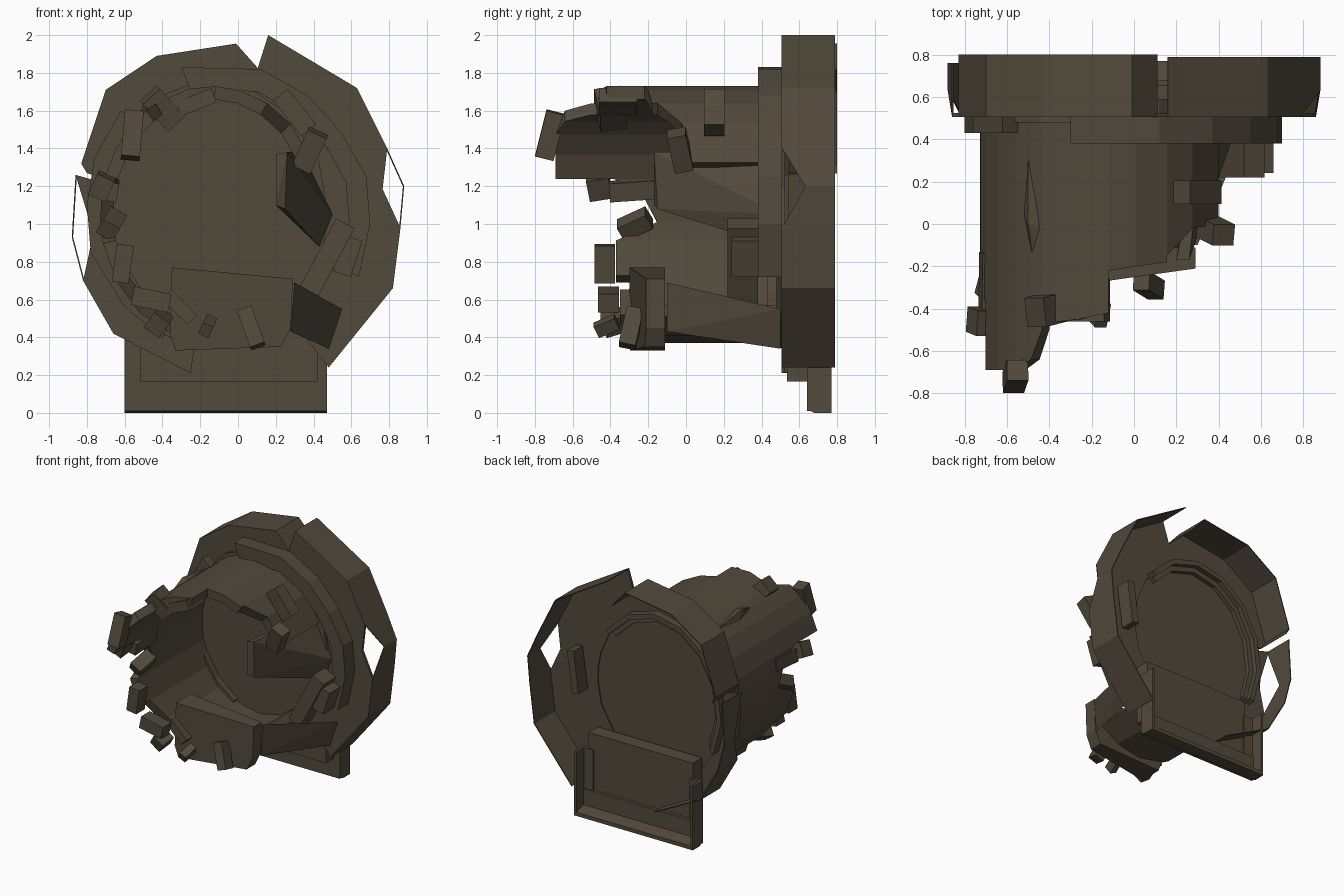
import bpy, bmesh, math
from mathutils import Matrix

old = bpy.data.objects.get("Cube")
if old:
    bpy.data.objects.remove(old, do_unlink=True)

mat = bpy.data.materials.new("weathered_brown")
mat.use_nodes = True
colour = (0.084, 0.067, 0.045, 1)
mat.diffuse_color = colour
mat.node_tree.nodes["Principled BSDF"].inputs["Base Color"].default_value = colour


def finish(name, bm):
    bmesh.ops.recalc_face_normals(bm, faces=bm.faces)
    mesh = bpy.data.meshes.new(name)
    bm.to_mesh(mesh)
    bm.free()
    mesh.materials.append(mat)
    ob = bpy.data.objects.new(name, mesh)
    bpy.context.collection.objects.link(ob)
    return ob


def strip(name, outer, inner, fronts, back):
    """Curved wall between two (x, z) lines, from front depths to a back depth."""
    bm = bmesh.new()
    if not isinstance(fronts, list):
        fronts = [fronts] * len(outer)
    rows = []
    for (ox, oz), (ix, iz), f in zip(outer, inner, fronts):
        rows.append([bm.verts.new(p) for p in
                     ((ox, f, oz), (ox, back, oz), (ix, back, iz), (ix, f, iz))])
    for a, b in zip(rows, rows[1:]):
        for k in range(4):
            n = (k + 1) % 4
            bm.faces.new((a[k], a[n], b[n], b[k]))
    bm.faces.new(rows[0])
    bm.faces.new(rows[-1])
    return finish(name, bm)


def hull(name, pts):
    bm = bmesh.new()
    vs = [bm.verts.new(p) for p in pts]
    bmesh.ops.convex_hull(bm, input=vs)
    return finish(name, bm)


def block(name, loc, size, roll=0, tilt=0):
    """Box turned about y (roll) and x (tilt), in degrees."""
    bm = bmesh.new()
    bmesh.ops.create_cube(bm, size=1)
    m = (Matrix.Translation(loc) @ Matrix.Rotation(math.radians(roll), 4, 'Y')
         @ Matrix.Rotation(math.radians(tilt), 4, 'X') @ Matrix.Diagonal((*size, 1)))
    bm.transform(m)
    return finish(name, bm)


def toward(points, factor, cx=0, cz=1.08):
    return [(cx + (x - cx) * factor, cz + (z - cz) * factor) for x, z in points]


def oval(angles, shrink=0):
    return [(-0.14 + (0.59 - shrink) * math.cos(math.radians(a)),
             1.05 + (0.68 - shrink) * math.sin(math.radians(a))) for a in angles]


def oval_near(points, shrink):
    """Points of the barrel outline lying in the direction of the given points."""
    return oval([math.degrees(math.atan2((z - 1.05) / 0.68, (x + 0.14) / 0.59))
                 for x, z in points], shrink)


# Broken outer rim: thin wall plus a front flange, both bitten away at the notch
rims = {
    "rim_right": ([(0.16, 2.0), (0.63, 1.72), (0.79, 1.4), (0.88, 1.2), (0.86, 0.98),
                   (0.82, 0.66), (0.48, 0.24)], 3, 0.79),
    "rim_upper_left": ([(0.11, 1.82), (-0.01, 1.955), (-0.43, 1.89), (-0.7, 1.71),
                        (-0.83, 1.32), (-0.8, 1.27)], None, 0.8),
    "rim_lower_left": ([(-0.86, 1.26), (-0.88, 0.93), (-0.82, 0.7), (-0.66, 0.42),
                        (-0.25, 0.21)], 1, 0.76),
}
for name, (pts, notch, back) in rims.items():
    edge = list(pts)
    fronts = [0.51] * len(pts)
    if notch is not None:
        edge[notch] = toward([pts[notch]], 0.87)[0]
        fronts[notch] = 0.63
    strip(name + "_wall", pts, toward(pts, 0.992), fronts, back)
    strip(name + "_flange", edge, oval_near(pts, 0.02), 0.505, 0.525)

# Stepped collar in front of the rim
collar = [(-0.3, 1.83), (0.12, 1.82), (0.37, 1.68), (0.55, 1.48), (0.68, 1.25),
          (0.7, 1.0), (0.64, 0.72)]
strip("collar_right", collar, toward(collar, 0.84), 0.38, 0.51)
collar = [(-0.62, 1.6), (-0.76, 1.35), (-0.8, 1.1), (-0.78, 0.85), (-0.6, 0.56), (-0.4, 0.4)]
strip("collar_left", collar, toward(collar, 0.84), 0.43, 0.51)

# End wall with stepped edging on its rear face
hull("end_wall", [(x, y, z) for x, z in oval(range(0, 360, 24), -0.03) for y in (0.48, 0.515)])
arc = list(range(40, 230, 24))
strip("rear_edging_outer", oval(arc), oval(arc, 0.04), 0.5, 0.59)
strip("rear_edging_inner", oval(arc, 0.04), oval(arc, 0.08), 0.5, 0.55)
block("rear_bar", (0.56, 0.6, 1.1), (0.06, 0.12, 0.34), 8)

# Base: open tray set deep, with a wider lip around it
block("base_tray", (-0.05, 0.595, 0.405), (0.94, 0.12, 0.48))
block("base_lip_front", (-0.065, 0.66, 0.1), (1.07, 0.04, 0.18))
hull("base_foot", [(x, y, z) for x in (-0.6, 0.47) for y, z in
                   ((0.64, 0.02), (0.68, 0.0), (0.77, 0.0), (0.64, 0.07), (0.77, 0.03))])
for side, sx in (("right", -1), ("left", 1)):
    block("base_side_" + side, (-0.065 + sx * 0.485, 0.655, 0.27), (0.1, 0.03, 0.5))
    block("base_side_lip_" + side, (-0.065 + sx * 0.525, 0.71, 0.27), (0.02, 0.12, 0.5))

# Jagged barrel wall, each piece broken off at its own depth
barrel = {
    "barrel_top_left": ([24, 45, 60], [0.0, -0.02, -0.15]),
    "barrel_top": ([60, 75, 88], [-0.18, -0.2, -0.22]),
    "barrel_crown": ([88, 102, 120], [-0.42, -0.45, -0.47]),
    "barrel_tooth": ([120, 126, 136, 149, 162], [-0.5, -0.64, -0.69, -0.69, -0.69]),
    "barrel_side_upper": ([162, 172, 184], [-0.38, -0.22, -0.15]),
    "barrel_side_lower": ([184, 193, 212], [-0.16, -0.37, -0.37]),
    "barrel_floor": ([212, 230, 250, 270, 290, 308], [-0.3, -0.22, -0.15, -0.12, -0.12, -0.12]),
}
for name, (angles, fronts) in barrel.items():
    strip(name, oval(angles), oval(angles, 0.07), fronts, 0.5)

# Collapsed panels
hull("bent_side_panel", [(0.2, -0.17, 1.37), (0.26, -0.17, 1.38), (0.2, -0.17, 1.1),
                         (0.25, -0.15, 1.08), (0.34, 0.48, 1.38), (0.5, 0.5, 1.05),
                         (0.43, 0.48, 0.88), (0.3, 0.48, 1.3), (0.36, 0.48, 0.95)])
hull("lower_side_panel", [(0.3, -0.1, 0.69), (0.28, -0.1, 0.43), (0.22, -0.1, 0.64),
                          (0.55, 0.5, 0.55), (0.48, 0.5, 0.34), (0.4, 0.5, 0.5)])
slab = [(-0.35, 0.77), (0.29, 0.71), (0.28, 0.45), (0.23, 0.35), (-0.33, 0.33), (-0.36, 0.42)]
hull("front_slab", [(x, -0.3 + 0.14 * (x + 0.35), z) for x, z in slab]
     + [(x, -0.11, z) for x, z in slab])
hull("crown_shard", [(-0.48, -0.15, 1.6), (-0.5, 0.3, 1.6), (-0.52, 0.05, 1.58),
                     (-0.44, -0.02, 1.63), (-0.5, 0.0, 1.64)])

# Broken stubs around the jagged edge: place, size, roll, tilt
stubs = [
    ((-0.56, -0.72, 1.47), (0.1, 0.1, 0.25), 5, -14),
    ((-0.4, -0.4, 1.61), (0.12, 0.14, 0.2), -42, 10),
    ((-0.22, -0.36, 1.645), (0.2, 0.2, 0.08), -22, 0),
    ((-0.72, -0.46, 1.2), (0.1, 0.12, 0.12), 25, 10),
    ((-0.68, -0.27, 1.18), (0.09, 0.27, 0.1), 10, 4),
    ((-0.67, -0.27, 1.0), (0.1, 0.17, 0.09), 30, 28),
    ((-0.61, -0.43, 0.79), (0.09, 0.11, 0.2), 8, 0),
    ((-0.46, -0.41, 0.6), (0.2, 0.11, 0.1), 12, 0),
    ((-0.31, -0.3, 0.56), (0.19, 0.1, 0.07), 45, 0),
    ((-0.42, -0.38, 0.48), (0.1, 0.12, 0.1), 35, 20),
    ((-0.16, -0.42, 0.46), (0.06, 0.12, 0.07), 25, 25),
    ((0.07, -0.29, 0.45), (0.08, 0.09, 0.21), -20, -12),
    ((0.38, -0.03, 1.39), (0.11, 0.1, 0.21), 25, 12),
    ((0.3, 0.15, 1.59), (0.1, 0.11, 0.24), -38, 0),
    ((0.46, 0.3, 0.8), (0.11, 0.16, 0.46), 28, 0),
    ((0.58, 0.31, 0.83), (0.1, 0.14, 0.2), 18, 0),
]
for i, (loc, size, roll, tilt) in enumerate(stubs):
    block("broken_stub_%d" % (i + 1), loc, size, roll, tilt)
